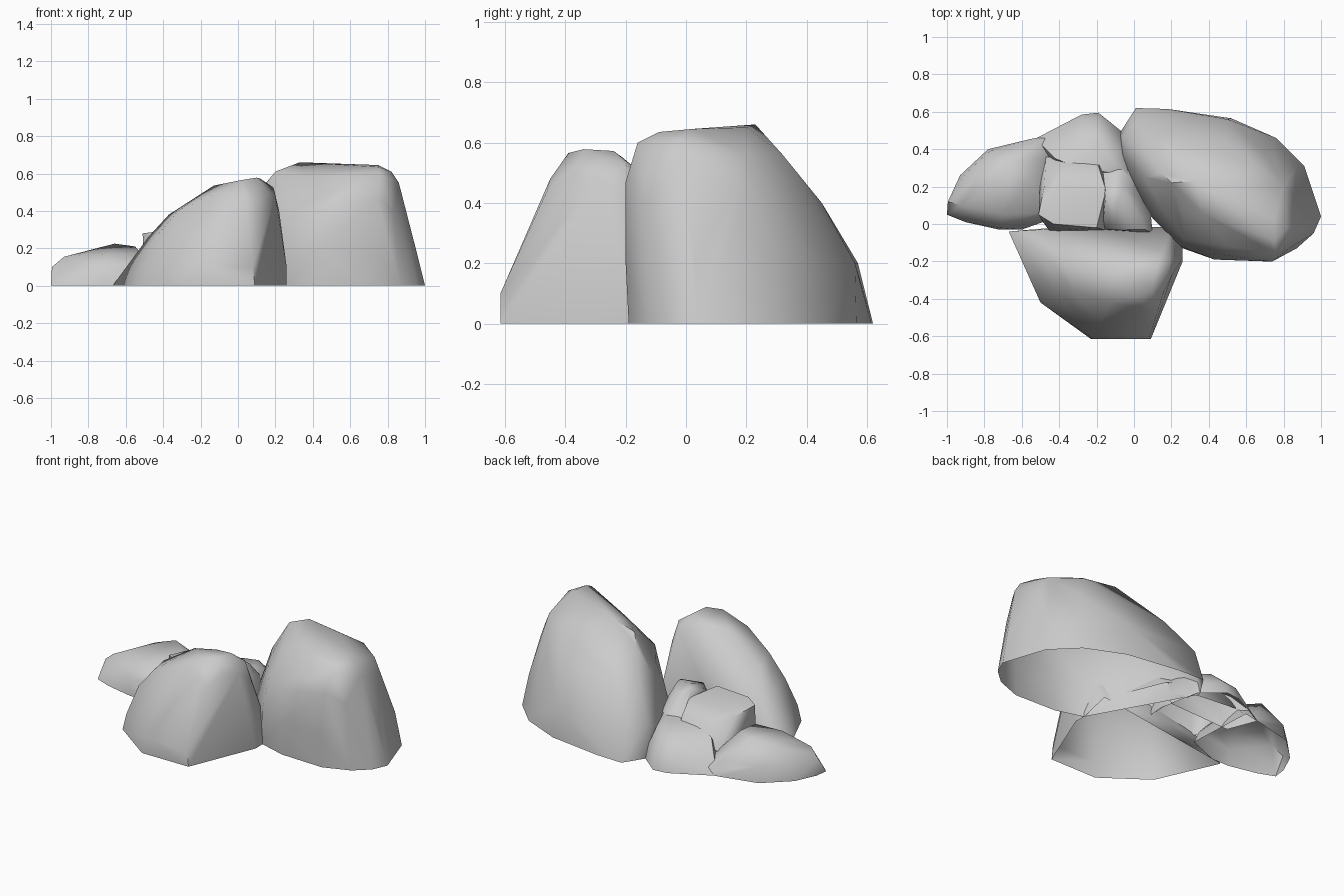
import bpy, bmesh, math


def boulder(name, points):
    """Convex stone shell, open underneath, from a few control points."""
    bm = bmesh.new()
    for p in points:
        bm.verts.new(p)
    res = bmesh.ops.convex_hull(bm, input=bm.verts[:])
    spare = {g for g in res["geom_interior"] + res["geom_unused"]
             if isinstance(g, bmesh.types.BMVert) and g.is_valid}
    if spare:
        bmesh.ops.delete(bm, geom=list(spare), context='VERTS')
    bmesh.ops.recalc_face_normals(bm, faces=bm.faces[:])
    # Open bottom
    bm.normal_update()
    base = [f for f in bm.faces if f.normal.z < -0.6]
    bmesh.ops.delete(bm, geom=base, context='FACES')
    me = bpy.data.meshes.new(name)
    bm.to_mesh(me)
    bm.free()
    ob = bpy.data.objects.new(name, me)
    bpy.context.collection.objects.link(ob)
    bpy.ops.object.select_all(action='DESELECT')
    ob.select_set(True)
    bpy.context.view_layer.objects.active = ob
    bpy.ops.object.shade_smooth_by_angle(angle=math.radians(55))
    return ob


def ring(z, outline):
    return [(x, y, z) for x, y in outline]


# Tall boulder on the right
boulder("large_boulder",
        ring(0, [(-.08, .48), (.01, .62), (.18, .615), (.52, .565), (.76, .46),
                 (.91, .31), (1.0, .04), (.96, -.05), (.87, -.13), (.71, -.19),
                 (.43, -.18), (.26, -.13)])
        + ring(.14, [(.09, .04), (-.01, .2), (-.06, .35)])
        + ring(.2, [(-.06, .46), (.03, .57), (.5, .56), (.74, .43), (.87, .3),
                    (.95, .03), (.84, -.13), (.71, -.2), (.43, -.19), (.25, -.12)])
        + ring(.4, [(.06, .36), (.15, .45), (.48, .45), (.7, .37), (.86, .2),
                    (.895, .02), (.83, -.13), (.7, -.195), (.43, -.16), (.27, -.08),
                    (.14, .1), (.06, .25)])
        + [(.15, .27, .55), (.2, .22, .61), (.33, .23, .66), (.36, .06, .585),
           (.55, .2, .65), (.75, .02, .645), (.75, -.09, .635), (.82, -.02, .61),
           (.76, -.16, .6), (.74, -.2, .47), (.5, -.12, .5), (.26, .06, .52),
           (.86, -.02, .55), (.8, .2, .56), (.85, .17, .47), (.64, .32, .56)])

# Wedge-shaped boulder at the front
boulder("front_boulder",
        ring(0, [(-.67, -.04), (-.6, -.18), (-.5, -.42), (-.23, -.615), (.09, -.615),
                 (.26, -.2), (.26, -.12)])
        + ring(.1, [(-.56, -.17), (-.48, -.41), (-.22, -.615), (.08, -.615), (.26, -.18),
                    (.2, -.02), (-.5, -.03), (-.2, 0)])
        + [(-.48, -.16, .26), (-.43, -.36, .27), (-.37, -.2, .38), (-.2, -.52, .28),
           (.04, -.53, .28), (.22, -.18, .4), (-.32, -.36, .4), (-.13, -.24, .535),
           (-.13, -.42, .49), (.04, -.45, .48), (.02, -.39, .565), (.1, -.34, .578),
           (.12, -.24, .572), (.19, -.2, .525), (.16, -.36, .5), (.2, -.28, .48),
           (0, -.21, .55), (.15, -.15, .5), (.1, -.46, .44)])

# Low stone on the left
boulder("low_left_stone",
        ring(0, [(-1, .05), (-.99, .13), (-.93, .26), (-.78, .4), (-.55, .455),
                 (-.42, .48), (-.4, .05), (-.6, -.03), (-.72, -.03), (-.9, .01)])
        + ring(.1, [(-.995, .12), (-.9, .27), (-.77, .39), (-.55, .43),
                    (-.72, -.02), (-.46, .35), (-.46, .02)])
        + [(-.93, .1, .155), (-.82, .15, .18), (-.66, .33, .225), (-.55, .25, .21),
           (-.78, .3, .19), (-.7, .05, .17), (-.52, .06, .17)])

# Small stone at the back
boulder("back_stone",
        ring(0, [(-.52, .46), (-.38, .52), (-.28, .585), (-.19, .595), (-.06, .49),
                 (-.02, .3), (-.45, .28)])
        + ring(.08, [(-.49, .42), (-.36, .5), (-.28, .56), (-.19, .57), (-.07, .47)])
        + [(-.42, .35, .17), (-.28, .45, .17), (-.18, .46, .18), (-.13, .34, .2),
           (-.3, .3, .2), (-.08, .4, .17), (-.03, .26, .19)])

# Flat-topped stone in the middle
boulder("middle_stone",
        ring(.1, [(-.5, .03), (-.5, .26), (-.47, .36), (-.17, .33), (-.12, .1),
                  (-.13, -.04), (-.45, -.04)])
        + [(-.51, .05, .28), (-.48, .2, .26), (-.43, .0, .29), (-.37, .32, .21),
           (-.19, .31, .23), (-.15, .18, .28), (-.2, -.02, .29), (-.4, .2, .27)])

# Little stone wedged between the boulders
boulder("wedge_stone",
        ring(.14, [(-.17, -.03), (-.17, .3), (-.06, .34), (.0, .27), (.09, .05), (.1, -.05)])
        + [(-.16, .06, .28), (-.15, .17, .33), (-.06, .2, .29), (-.09, .11, .325),
           (.04, .03, .27), (-.1, -.03, .28), (.0, .17, .25), (.06, -.03, .26)])
